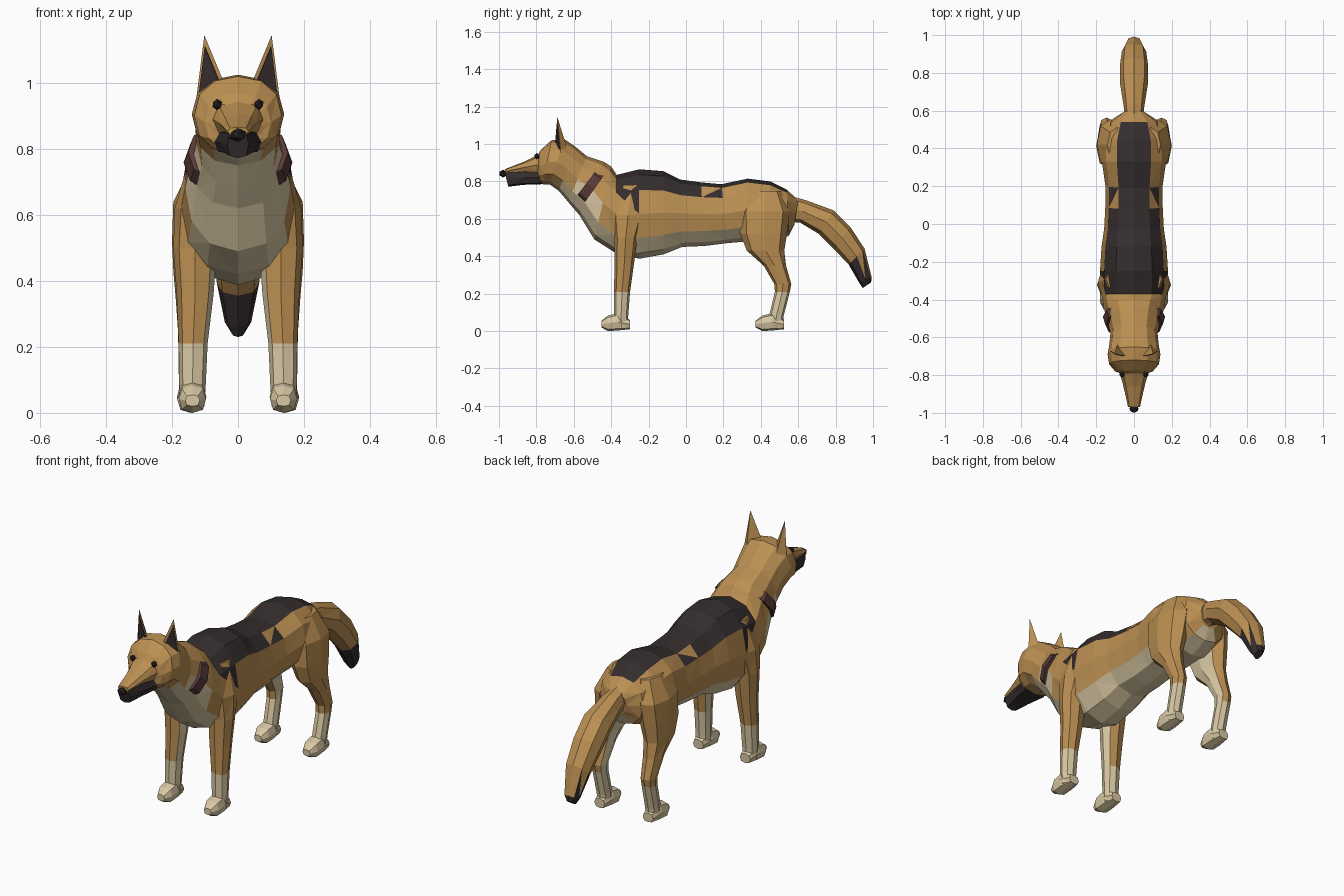
import bpy, bmesh, math
from mathutils import Vector

if "Cube" in bpy.data.objects:
    bpy.data.objects.remove(bpy.data.objects["Cube"])

COLOURS = [("tan_fur", (0.50, 0.275, 0.085)), ("cream_fur", (0.70, 0.58, 0.37)),
           ("dark_fur", (0.035, 0.026, 0.027)), ("black", (0.017, 0.016, 0.017)),
           ("collar_brown", (0.095, 0.042, 0.040))]
MATS = []
for name, rgb in COLOURS:
    mat = bpy.data.materials.new(name)
    mat.diffuse_color = (*rgb, 1)
    mat.use_nodes = True
    mat.node_tree.nodes["Principled BSDF"].inputs["Base Color"].default_value = mat.diffuse_color
    MATS.append(mat)
TAN, CREAM, DARK, BLACK, COLLAR = range(5)


def finish(name, bm):
    bmesh.ops.recalc_face_normals(bm, faces=bm.faces)
    me = bpy.data.meshes.new(name)
    bm.to_mesh(me)
    bm.free()
    for mat in MATS:
        me.materials.append(mat)
    ob = bpy.data.objects.new(name, me)
    bpy.context.collection.objects.link(ob)
    return ob


def ring(yt, zt, yb, zb, w, x=0.0, n=12, e=0.9):
    """Rounded section between a top point and a bottom point."""
    top, bot = Vector((x, yt, zt)), Vector((x, yb, zb))
    mid, half = (top + bot) / 2, (top - bot) / 2
    pw = lambda v: math.copysign(abs(v) ** e, v) if abs(v) > 1e-6 else 0.0
    return [mid + half * pw(math.cos(a)) + Vector((w * pw(math.sin(a)), 0, 0))
            for a in (2 * math.pi * k / n for k in range(n))]


def loft(name, rings, rule, side=1):
    """Skin rings with triangles; rule(segment, strip, triangle, centre) gives the colour."""
    bm = bmesh.new()
    n = len(rings[0])
    vs = [[bm.verts.new((p.x * side, p.y, p.z)) for p in r] for r in rings]
    for i in range(len(rings) - 1):
        for k in range(n):
            m = min(k, n - 1 - k)
            a, b = vs[i][k], vs[i][(k + 1) % n]
            c, d = vs[i + 1][(k + 1) % n], vs[i + 1][k]
            if k != m:                      # keep left and right halves symmetric
                a, b, c, d = b, a, d, c
            tris = ((a, b, c), (a, c, d)) if (i + m) % 2 else ((a, b, d), (b, c, d))
            for t, tri in enumerate(tris):
                f = bm.faces.new(tri)
                cen = f.calc_center_median()
                f.material_index = rule(i, m, t, Vector((cen.x * side, cen.y, cen.z)))
    for i, r in ((0, vs[0]), (len(rings) - 2, vs[-1])):
        f = bm.faces.new(r)
        f.material_index = rule(i, 0, 0, sum((v.co for v in r), Vector()) / n)
    return finish(name, bm)


# Torso, neck and head in one skin: top y, top z, bottom y, bottom z, half width
BODY = [(.60, .70, .58, .57, .06), (.54, .755, .55, .51, .13), (.45, .80, .45, .47, .165),
        (.33, .815, .33, .48, .17), (.19, .785, .22, .47, .152), (.08, .795, .10, .455, .152),
        (-.03, .81, -.02, .45, .158), (-.12, .855, -.12, .41, .172), (-.25, .865, -.25, .387, .18),
        (-.37, .835, -.38, .42, .172), (-.40, .88, -.49, .49, .16), (-.44, .905, -.57, .62, .142),
        (-.53, .935, -.63, .69, .125), (-.59, .985, -.68, .75, .13), (-.65, 1.025, -.73, .785, .14),
        (-.72, 1.02, -.765, .785, .132), (-.775, .97, -.785, .79, .10), (-.80, .93, -.79, .80, .06)]


def fur(i, m, t, c):
    if 1 <= i <= 8 and (m == 0 or m == 1 and (i >= 5 or i == 4 and t == 0)):
        return DARK                                   # saddle
    if i == 8 and m == 2 and t == 0:
        return DARK
    if i in (10, 11) and m >= 3 or 3 <= i <= 12 and m >= 4 or m == 5 and i <= 13:
        return CREAM                                  # chest and belly
    return TAN


loft("body_and_head", [ring(*r) for r in BODY], fur)

# Tail with dark tip
TAIL = [(.53, .73, .56, .58, .045), (.64, .70, .61, .58, .055), (.79, .645, .71, .52, .075),
        (.88, .555, .79, .44, .075), (.955, .44, .87, .355, .065), (.992, .29, .925, .26, .04),
        (.99, .26, .945, .23, .02)]
loft("tail", [ring(*r, n=8) for r in TAIL],
     lambda i, m, t, c: DARK if i == 5 or i == 4 and (m >= 2 or t == 1 and m == 1) else TAN)

# Snout: tan bridge over dark muzzle
loft("snout_bridge", [ring(*r, n=8, e=.8) for r in
     [(-.76, .96, -.76, .83, .085), (-.86, .908, -.86, .845, .055), (-.968, .866, -.968, .84, .032)]],
     lambda *a: TAN)
loft("muzzle", [ring(*r, n=8, e=.6) for r in
     [(-.76, .858, -.775, .785, .074), (-.87, .857, -.87, .782, .054), (-.97, .853, -.95, .772, .032)]],
     lambda *a: DARK)


def ball(name, centre, size, colour):
    bm = bmesh.new()
    bmesh.ops.create_icosphere(bm, subdivisions=1, radius=1)
    for v in bm.verts:
        v.co = Vector(centre) + Vector(a * b for a, b in zip(v.co, size))
    for f in bm.faces:
        f.material_index = colour
    finish(name, bm)


ball("nose", (0, -.978, .842), (.027, .022, .021), BLACK)

# Collar, showing on the neck sides
loft("collar", [ring(*r) for r in
     [(-.46, .885, -.605, .695, .152), (-.418, .862, -.565, .655, .165)]], lambda *a: COLLAR)

# Legs: z, x, y, half width, half depth
FRONT = [(.78, .10, -.29, .045, .06), (.62, .118, -.31, .074, .09), (.50, .13, -.322, .066, .062),
         (.36, .13, -.33, .056, .052), (.21, .136, -.342, .044, .043), (.08, .138, -.347, .04, .038),
         (.02, .138, -.345, .036, .036)]
HIND = [(.75, .09, .42, .05, .09), (.64, .122, .42, .074, .135), (.52, .132, .415, .068, .125),
        (.43, .14, .425, .056, .10), (.35, .143, .475, .046, .06), (.25, .145, .518, .037, .045),
        (.21, .145, .515, .036, .04), (.08, .143, .483, .036, .039), (.02, .143, .48, .034, .036)]
# Paw: y offset, top z, bottom z, half width
PAW = [(.045, .06, .01, .03), (-.02, .095, .003, .042), (-.072, .083, .0, .041), (-.108, .055, .02, .022)]

for s, side in ((1, "right"), (-1, "left")):
    for part, rows in (("front", FRONT), ("hind", HIND)):
        rings = [ring(y - ry, z, y + ry, z, rx, x, n=8) for z, x, y, rx, ry in rows]

        def leg_colour(i, m, t, c, rows=rows):
            mid_x = (rows[i][1] + rows[i + 1][1]) / 2
            inner = c.x < mid_x - .015 and m in (1, 2) and c.z < .56
            return CREAM if c.z < .21 or inner else TAN

        loft(f"{part}_leg_{side}", rings, leg_colour, s)
        x, y = rows[-1][1], rows[-1][2]
        loft(f"{part}_paw_{side}", [ring(y + dy, zt, y + dy, zb, w, x, n=8, e=.75)
                                    for dy, zt, zb, w in PAW], lambda *a: CREAM, s)

    ball(f"eye_{side}", (s * .063, -.797, .935), (.016, .014, .017), BLACK)

    # Pointed ear with a dark inner plate
    tip, a, b, c = (Vector(p) for p in ((.102, -.688, 1.145), (.042, -.70, 1.0),
                                        (.128, -.668, .94), (.085, -.63, .96)))
    bm = bmesh.new()
    flip = lambda p: bm.verts.new((p.x * s, p.y, p.z))
    v = [flip(p) for p in (tip, a, b, c)]
    for q in ((0, 1, 2), (0, 2, 3), (0, 3, 1), (1, 3, 2)):
        bm.faces.new([v[j] for j in q])
    finish(f"ear_{side}", bm)
    out = (a - tip).cross(b - tip).normalized()
    out = out if out.y < 0 else -out
    mid = (tip + a + b) / 3
    bm = bmesh.new()
    tri = [mid + (p - mid) * .8 - Vector((0, 0, .012)) for p in (tip, a, b)]
    lo = [flip(p - out * .002) for p in tri]
    hi = [flip(p + out * .004) for p in tri]
    bm.faces.new(lo)
    bm.faces.new(hi)
    for j in range(3):
        bm.faces.new((lo[j], lo[(j + 1) % 3], hi[(j + 1) % 3], hi[j]))
    for f in bm.faces:
        f.material_index = DARK
    finish(f"inner_ear_{side}", bm)
